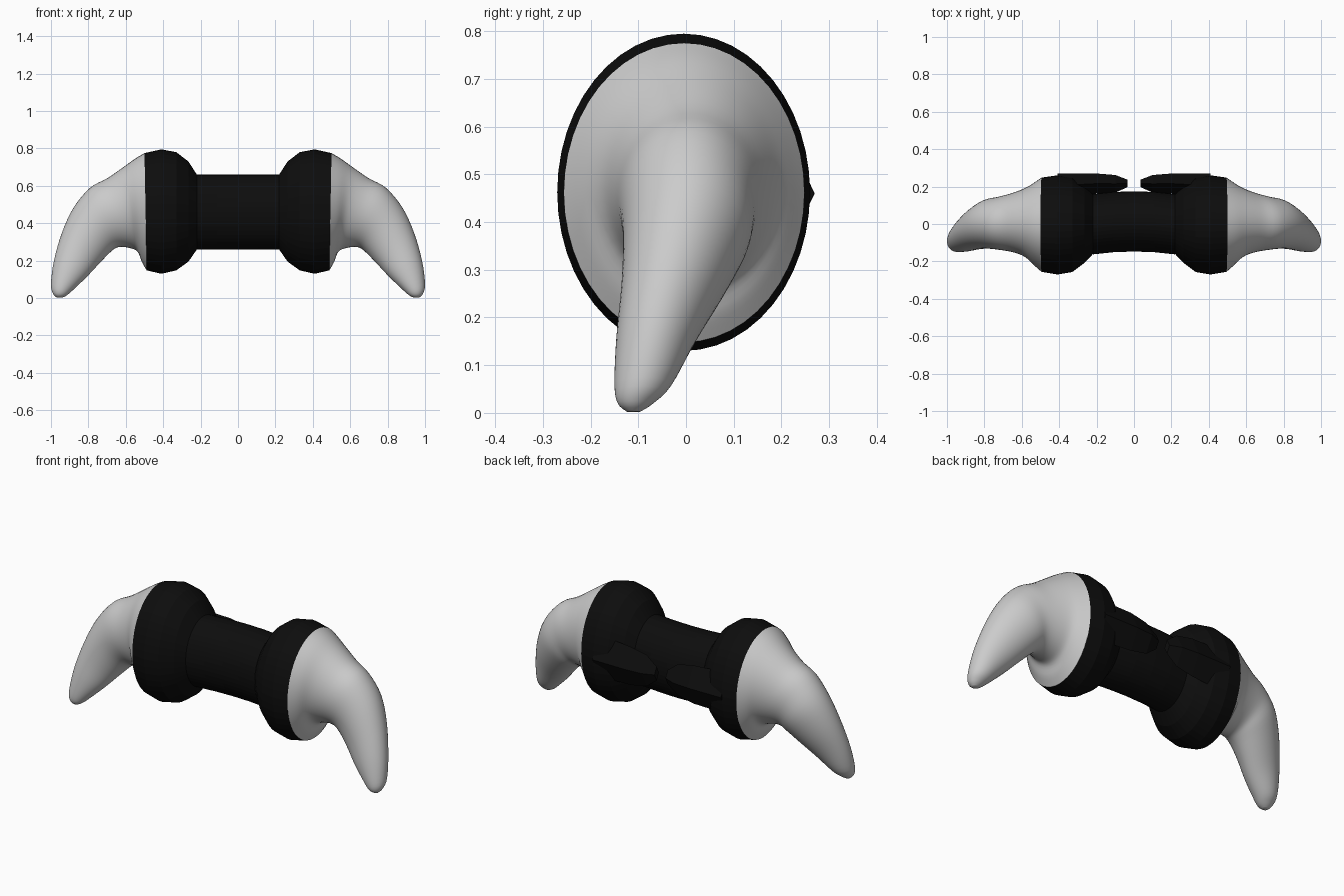
import bpy, bmesh, math
from mathutils import Vector

if "Cube" in bpy.data.objects:
    bpy.data.objects.remove(bpy.data.objects["Cube"])

black = bpy.data.materials.new("black")
black.diffuse_color = (0.004, 0.004, 0.004, 1)
black.use_nodes = True
black.node_tree.nodes["Principled BSDF"].inputs["Base Color"].default_value = black.diffuse_color


def catmull(rows, steps):
    """Smoothly resample a list of section rows."""
    out = []
    for i in range(len(rows) - 1):
        p = [rows[max(0, min(len(rows) - 1, i + k))] for k in (-1, 0, 1, 2)]
        for s in range(steps):
            t = s / steps
            out.append([0.5 * (2 * b + (c - a) * t + (2 * a - 5 * b + 4 * c - d) * t * t
                               + (3 * b - a - 3 * c + d) * t ** 3)
                        for a, b, c, d in zip(*p)])
    return out + [rows[-1]]


def loft(name, rows, sides, cap_start=False, cap_end=False, mat=None, smooth=None, mirror=True):
    """Elliptical sections: top x, top z, bottom x, bottom z, y centre, y half width."""
    bm = bmesh.new()
    rings = []
    for tx, tz, bx, bz, yc, hw in rows:
        top, bot = Vector((tx, yc, tz)), Vector((bx, yc, bz))
        mid, half = (top + bot) / 2, (top - bot) / 2
        rings.append([bm.verts.new(mid + half * math.cos(a) + Vector((0, hw * math.sin(a), 0)))
                      for a in (2 * math.pi * i / sides for i in range(sides))])
    for r, q in zip(rings, rings[1:]):
        for i in range(sides):
            j = (i + 1) % sides
            bm.faces.new((r[i], r[j], q[j], q[i]))
    if cap_start:
        bm.faces.new(rings[0])
    if cap_end:
        bm.faces.new(rings[-1])
    bmesh.ops.recalc_face_normals(bm, faces=bm.faces)
    # make sure open lofts face outwards
    f = bm.faces[0]
    f.normal_update()
    c = sum((v.co for v in rings[0]), Vector()) / sides
    if f.normal.dot(rings[0][0].co - c) < 0:
        bmesh.ops.reverse_faces(bm, faces=bm.faces)
    me = bpy.data.meshes.new(name)
    bm.to_mesh(me)
    bm.free()
    ob = bpy.data.objects.new(name, me)
    bpy.context.collection.objects.link(ob)
    if mat:
        me.materials.append(mat)
    if mirror:
        ob.modifiers.new("mirror", 'MIRROR').use_axis[0] = True
    if smooth:
        bpy.context.view_layer.objects.active = ob
        ob.select_set(True)
        bpy.ops.object.shade_smooth_by_angle(angle=math.radians(smooth))
        ob.select_set(False)
    return ob


# curved horns at both ends
horn = [
    (0.50, 0.775, 0.488, 0.148, -0.004, 0.252),
    (0.55, 0.745, 0.515, 0.195, 0.000, 0.222),
    (0.62, 0.695, 0.537, 0.248, 0.008, 0.185),
    (0.70, 0.640, 0.580, 0.268, 0.008, 0.160),
    (0.79, 0.590, 0.636, 0.273, 0.004, 0.143),
    (0.877, 0.487, 0.675, 0.252, 0.000, 0.132),
    (0.94, 0.353, 0.735, 0.192, -0.025, 0.110),
    (0.984, 0.20, 0.805, 0.117, -0.062, 0.084),
    (1.00, 0.075, 0.880, 0.045, -0.090, 0.060),
    (0.99, 0.025, 0.915, 0.015, -0.106, 0.037),
    (0.97, 0.003, 0.940, 0.002, -0.110, 0.014),
]
loft("horn", catmull(horn, 4), 48, cap_end=True, smooth=40)

# flared collars
collar = [
    (0.22, 0.660, 0.22, 0.260, -0.001, 0.160),
    (0.265, 0.730, 0.265, 0.195, -0.003, 0.205),
    (0.33, 0.780, 0.33, 0.148, -0.005, 0.252),
    (0.41, 0.795, 0.41, 0.130, -0.005, 0.265),
    (0.50, 0.775, 0.488, 0.148, -0.004, 0.252),
]
loft("collar", collar, 48, mat=black)

# middle grip, bowed slightly backwards
grip = [(x, 0.66, x, 0.26, 0.014 - 0.32 * x * x, 0.161)
        for x in (-0.22, -0.11, 0, 0.11, 0.22)]
loft("grip", grip, 48, mat=black, mirror=False)

# pointed clasp prongs on the back
prong = [
    (0.41, 0.580, 0.41, 0.340, 0.205, 0.064),
    (0.20, 0.570, 0.20, 0.350, 0.216, 0.054),
    (0.10, 0.550, 0.10, 0.370, 0.215, 0.047),
    (0.035, 0.500, 0.035, 0.420, 0.217, 0.020),
]
loft("clasp_prong", prong, 4, cap_start=True, cap_end=True, mat=black)
